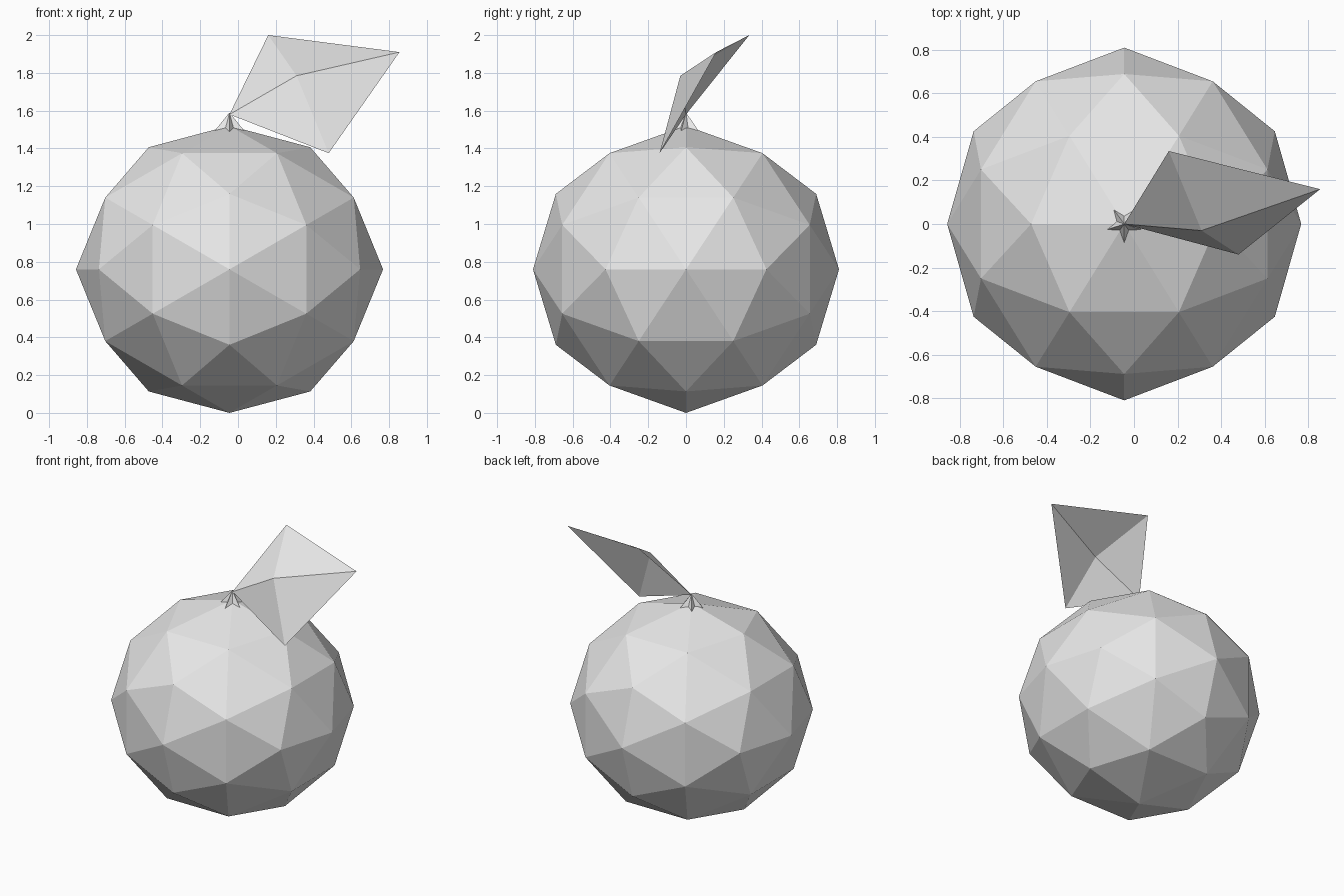
import bpy, bmesh, math
from mathutils import Matrix, Vector

old = bpy.data.objects.get("Cube")
if old:
    bpy.data.objects.remove(old, do_unlink=True)

grey = bpy.data.materials.new("light grey")
grey.use_nodes = True
colour = (0.8, 0.8, 0.8, 1)
grey.diffuse_color = colour
grey.node_tree.nodes["Principled BSDF"].inputs["Base Color"].default_value = colour

CENTRE = Vector((-0.045, 0, 0.76))


def finish(name, bm):
    mesh = bpy.data.meshes.new(name)
    bm.to_mesh(mesh)
    bm.free()
    mesh.materials.append(grey)
    obj = bpy.data.objects.new(name, mesh)
    bpy.context.collection.objects.link(obj)
    return obj


# Fruit body: icosahedron from three golden rectangles, split once and rounded
bm = bmesh.new()
golden = (1 + math.sqrt(5)) / 2
for a in (-1, 1):
    for b in (-golden, golden):
        for corner in ((a, 0, b), (0, b, a), (b, a, 0)):
            bm.verts.new(corner)
bmesh.ops.convex_hull(bm, input=bm.verts)
bmesh.ops.subdivide_edges(bm, edges=bm.edges, cuts=1, use_grid_fill=True)
for v in bm.verts:
    v.co.normalize()
bmesh.ops.recalc_face_normals(bm, faces=bm.faces)
bmesh.ops.transform(bm, verts=bm.verts,
                    matrix=Matrix.Translation(CENTRE) @ Matrix.Diagonal((0.813, 0.81, 0.76, 1)))
finish("fruit_body", bm)

# Stem: five-pointed star drawn up to a tip
bm = bmesh.new()
tip = bm.verts.new((CENTRE.x, 0, 1.59))
ring = []
for i in range(10):
    angle = -math.pi / 2 + i * math.pi / 5
    r = 0.045 if i % 2 else 0.088
    ring.append(bm.verts.new((CENTRE.x + r * math.cos(angle), r * math.sin(angle), 1.487)))
for i in range(10):
    bm.faces.new((ring[i], ring[(i + 1) % 10], tip))
bm.faces.new(ring[::-1])
finish("stem", bm)

# Leaf: four-sided sheet raised along its middle
bm = bmesh.new()
middle = bm.verts.new((0.31, -0.03, 1.785))
outline = [bm.verts.new(p) for p in (
    (-0.045, 0, 1.58), (0.48, -0.14, 1.375), (0.855, 0.16, 1.91), (0.16, 0.335, 2.0))]
for i in range(4):
    bm.faces.new((outline[i], outline[(i + 1) % 4], middle))
finish("leaf", bm)
